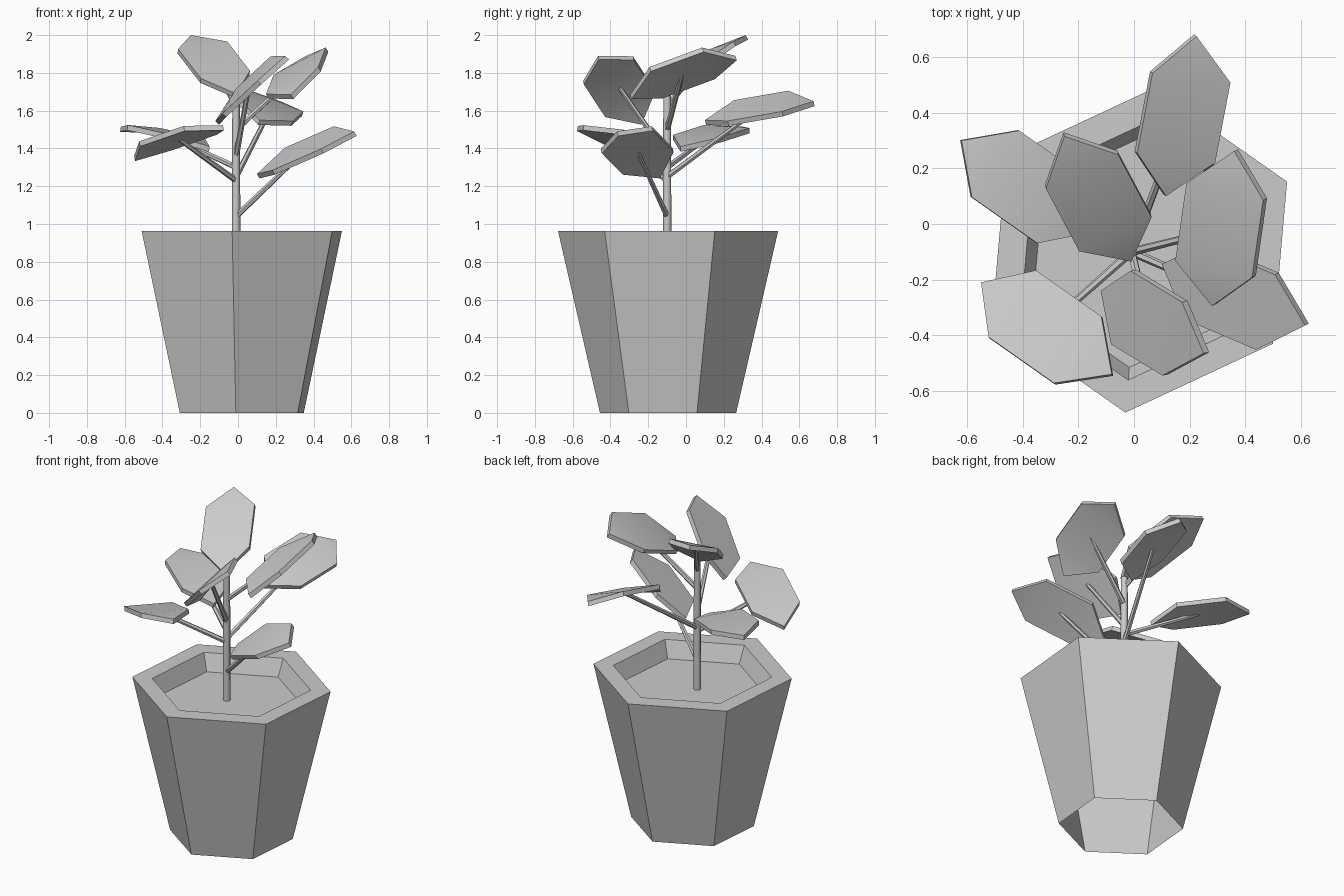
import bpy, bmesh
from math import cos, sin, radians
from mathutils import Vector

if "Cube" in bpy.data.objects:
    bpy.data.objects.remove(bpy.data.objects["Cube"])

UP = Vector((0, 0, 1))
TRUNK = Vector((-0.01, -0.1, 0))


def make_object(name, bm, smooth=None):
    bmesh.ops.recalc_face_normals(bm, faces=bm.faces)
    mesh = bpy.data.meshes.new(name)
    bm.to_mesh(mesh)
    bm.free()
    obj = bpy.data.objects.new(name, mesh)
    bpy.context.collection.objects.link(obj)
    if smooth:
        bpy.ops.object.select_all(action='DESELECT')
        obj.select_set(True)
        bpy.context.view_layer.objects.active = obj
        bpy.ops.object.shade_smooth_by_angle(angle=radians(smooth))
    return obj


def bridge(bm, a, b):
    n = len(a)
    for i in range(n):
        j = (i + 1) % n
        bm.faces.new((a[i], a[j], b[j], b[i]))


def rod(name, start, end, r0, r1, sides=8):
    bm = bmesh.new()
    axis = (end - start).normalized()
    u = axis.orthogonal().normalized()
    v = axis.cross(u)
    rings = []
    for p, r in ((start, r0), (end, r1)):
        angles = [radians(360 * i / sides) for i in range(sides)]
        rings.append([bm.verts.new(p + r * (cos(t) * u + sin(t) * v)) for t in angles])
    bridge(bm, *rings)
    bm.faces.new(rings[0])
    bm.faces.new(rings[1])
    return make_object(name, bm, 50)


def leaf(name, base, tip, side, attach, arch=0.028, thick=0.028):
    base, tip, side = Vector(base), Vector(tip), Vector(side)
    n = (tip - base).cross(side).normalized()
    if n.z < 0:
        n = -n
    lift = arch * n
    near, far = base.lerp(tip, 0.25) + lift, base.lerp(tip, 0.75) + lift
    outline = [base, near + side, far + side, tip, far - side, near - side]
    bm = bmesh.new()
    top = [bm.verts.new(p) for p in outline]
    low = [bm.verts.new(p - thick * n) for p in outline]
    for r in (top, low):
        bm.faces.new((r[0], r[1], r[5]))
        bm.faces.new((r[1], r[2], r[4], r[5]))
        bm.faces.new((r[2], r[3], r[4]))
    bridge(bm, top, low)
    make_object(name, bm, 30)
    # stalk from the trunk to the underside of the leaf
    centre = base.lerp(tip, 0.5) + lift - 0.6 * thick * n
    rod(name + "_stalk", TRUNK + attach * UP, centre, 0.016, 0.012, 6)


# Six-sided pot: open underneath, sunken soil on top
bm = bmesh.new()
rings = []
for r, z in ((0.362, 0), (0.585, 0.963), (0.468, 0.963), (0.422, 0.858)):
    rings.append([bm.verts.new((0.02 + r * cos(radians(25 + 60 * k)),
                                -0.095 + r * sin(radians(25 + 60 * k)), z))
                  for k in range(6)])
for a, b in zip(rings, rings[1:]):
    bridge(bm, a, b)
bm.faces.new(rings[-1])
make_object("pot", bm)

# Trunk
rod("trunk", TRUNK + 0.858 * UP, TRUNK + 1.68 * UP, 0.023, 0.02)

# Leaves: base, tip, half-width vector, height of stalk on the trunk
leaf("leaf_back", (.115, .10, 1.55), (.225, .675, 1.65), (.14, -.017, -.055), 1.25)
leaf("leaf_left", (-.15, -.03, 1.41), (-.62, .30, 1.515), (.085, .12, -.008), 1.30)
leaf("leaf_top", (-.01, -.135, 1.69), (-.25, .315, 2.0), (.13, .061, .02), 1.62)
leaf("leaf_front_left", (-.55, -.21, 1.36), (-.08, -.54, 1.523), (.085, .12, -.01), 1.23)
leaf("leaf_front", (-.12, -.24, 1.545), (.25, -.465, 1.89), (.035, .132, .065), 1.36)
leaf("leaf_front_right", (.10, -.145, 1.265), (.615, -.365, 1.49), (.034, .135, .06), 1.04)
leaf("leaf_right", (.28, -.295, 1.685), (.36, .262, 1.89), (.138, -.03, .072), 1.50)
